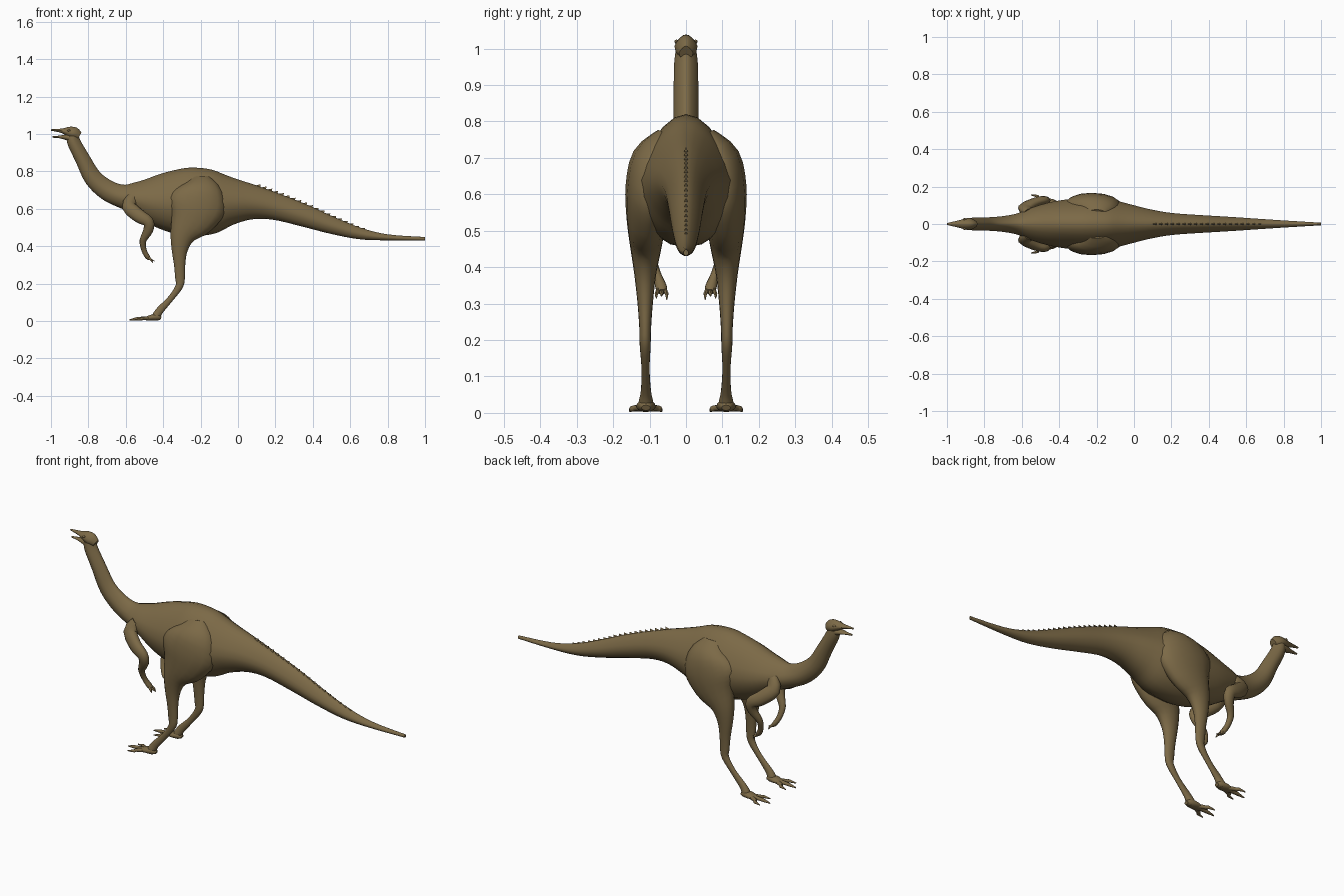
import bpy, math
from mathutils import Vector

hide = bpy.data.materials.new("olive brown hide")
hide.diffuse_color = (0.2, 0.142, 0.062, 1)


def make(name, verts, faces, mirror=False, smooth=True):
    me = bpy.data.meshes.new(name)
    me.from_pydata(verts, [], faces)
    me.materials.append(hide)
    ob = bpy.data.objects.new(name, me)
    bpy.context.collection.objects.link(ob)
    if smooth:
        bpy.ops.object.select_all(action='DESELECT')
        ob.select_set(True)
        bpy.context.view_layer.objects.active = ob
        bpy.ops.object.shade_smooth_by_angle(angle=math.radians(50))
    if mirror:
        mod = ob.modifiers.new("mirror", 'MIRROR')
        mod.use_axis = (False, True, False)
        mod.use_bisect_axis = (False, False, False)
        mod.use_mirror_merge = False
    return ob


def spline(rows, steps):
    """Catmull-Rom interpolation of every column of a ring table."""
    out = []
    for i in range(len(rows) - 1):
        p0, p1, p2 = rows[max(i - 1, 0)], rows[i], rows[i + 1]
        p3 = rows[min(i + 2, len(rows) - 1)]
        for s in range(steps):
            t = s / steps
            out.append([0.5 * (2 * b + (c - a) * t + (2 * a - 5 * b + 4 * c - d) * t * t
                               + (3 * b - a - 3 * c + d) * t ** 3)
                        for a, b, c, d in zip(p0, p1, p2, p3)])
    out.append(list(rows[-1]))
    return out


def loft(name, rows, steps=3, sides=16, ridge=0.0, mirror=False):
    """Tube through rings (x, y, z, half width, half height); ridge narrows the top."""
    rings = spline(rows, steps)
    cen = [Vector(r[:3]) for r in rings]
    verts, faces, tops = [], [], []
    n = len(rings)
    for i, r in enumerate(rings):
        t = (cen[min(i + 1, n - 1)] - cen[max(i - 1, 0)]).normalized()
        side = Vector((0, 1, 0))
        side = (side - t * side.dot(t)).normalized()
        up = t.cross(side)
        for k in range(sides):
            a = 2 * math.pi * k / sides
            w = math.cos(a) * (1 - ridge * max(0, math.sin(a)))
            verts.append(cen[i] + side * w * r[3] + up * math.sin(a) * r[4])
        tops.append(cen[i] + up * r[4])
    for i in range(n - 1):
        for k in range(sides):
            a, b = i * sides + k, i * sides + (k + 1) % sides
            faces.append((a, a + sides, b + sides, b))
    faces.append(tuple(range(sides)))
    faces.append(tuple(reversed(range((n - 1) * sides, n * sides))))
    make(name, verts, faces, mirror)
    return tops


# Neck, trunk and tail: x, z, half width, half height
trunk = [(-.885, .99, .029, .033), (-.875, .95, .033, .036), (-.83, .865, .034, .04),
         (-.775, .765, .036, .048), (-.70, .70, .042, .055), (-.62, .667, .058, .063),
         (-.54, .657, .09, .09), (-.44, .645, .118, .138), (-.33, .638, .135, .172),
         (-.24, .637, .142, .183), (-.13, .637, .132, .17), (-.03, .64, .108, .127),
         (.08, .635, .08, .093), (.2, .612, .059, .072), (.35, .565, .048, .06),
         (.5, .512, .039, .046), (.65, .468, .029, .031), (.8, .447, .019, .016),
         (1.0, .44, .007, .009)]
tops = loft("neck_body_tail", [(x, 0, z, w, h) for x, z, w, h in trunk], 4, 20, 0.3)

# Row of backward-leaning fins on the tail
verts, faces = [], []
for i in range(19):
    x = .09 + i * .031
    pts = []
    for px in (x, x + .028):
        a, b = next((a, b) for a, b in zip(tops, tops[1:]) if a.x <= px <= b.x)
        pts.append(a.lerp(b, (px - a.x) / (b.x - a.x)) - Vector((0, 0, .004)))
    f, r = pts
    h = .017 - .0004 * i
    o = len(verts)
    verts += [f, r + Vector((0, .006, 0)), r - Vector((0, .006, 0)), r + Vector((.004, 0, h))]
    faces += [(o, o + 3, o + 1), (o, o + 2, o + 3), (o + 1, o + 3, o + 2), (o, o + 1, o + 2)]
make("tail_fins", verts, faces, smooth=False)

# Head with open beak
loft("skull_and_upper_beak", [(-1.0, 0, 1.021, .005, .004), (-.965, 0, 1.019, .013, .008),
                              (-.935, 0, 1.016, .02, .014), (-.905, 0, 1.012, .029, .027),
                              (-.875, 0, 1.003, .031, .033), (-.848, 0, .988, .019, .022)],
     ridge=0.35)
loft("lower_beak", [(-.993, 0, .984, .005, .004), (-.955, 0, .984, .013, .007),
                    (-.915, 0, .982, .023, .016), (-.88, 0, .975, .028, .025)])
loft("eye", [(-.915, .026, 1.018, .002, .002), (-.905, .026, 1.019, .006, .006),
             (-.895, .026, 1.018, .002, .002)], 2, 8, mirror=True)

# Hind legs: thigh, shank and long foot bone
loft("hind_leg", [(-.2, .055, .765, .025, .05), (-.2, .085, .70, .062, .12),
                  (-.22, .1, .62, .066, .155), (-.25, .108, .54, .056, .122),
                  (-.295, .11, .46, .044, .07), (-.312, .112, .38, .03, .043),
                  (-.312, .112, .30, .021, .03), (-.31, .112, .23, .016, .026),
                  (-.314, .112, .185, .015, .02), (-.36, .111, .12, .011, .016),
                  (-.415, .11, .06, .014, .02), (-.435, .11, .03, .02, .022),
                  (-.445, .11, .012, .02, .02)], 3, 16, mirror=True)
loft("foot_pad", [(-.412, .11, .014, .012, .008), (-.43, .11, .02, .022, .018),
                  (-.465, .11, .018, .027, .015), (-.495, .11, .012, .02, .009)], mirror=True)
for label, tx, ty in (("middle", -.58, .11), ("outer", -.55, .155), ("inner", -.55, .066)):
    loft(label + "_toe", [(-.45, .11, .016, .013, .012),
                          (tx * .5 - .235, ty * .6 + .044, .013, .01, .009),
                          (tx + .035, ty * .85 + .0165, .011, .008, .008),
                          (tx, ty, .006, .002, .003)], 2, 8, mirror=True)

# Arms with three clawed fingers
loft("arm", [(-.56, .06, .655, .025, .035), (-.583, .086, .612, .027, .038),
             (-.53, .116, .562, .025, .036), (-.48, .128, .53, .022, .03),
             (-.48, .118, .485, .02, .026), (-.508, .098, .43, .014, .018),
             (-.503, .08, .38, .012, .014), (-.485, .068, .345, .016, .013),
             (-.472, .066, .332, .012, .009)], 3, 12, mirror=True)
for i, (dy, tx, tz) in enumerate(((-.014, -.455, .31), (0, -.445, .32), (.014, -.458, .314))):
    loft("finger_%d" % (i + 1), [(-.484, .067 + dy * .4, .343, .006, .007),
                                 (-.466, .067 + dy, .328, .005, .006),
                                 (tx, .067 + dy, tz, .001, .001)], 2, 8, mirror=True)
